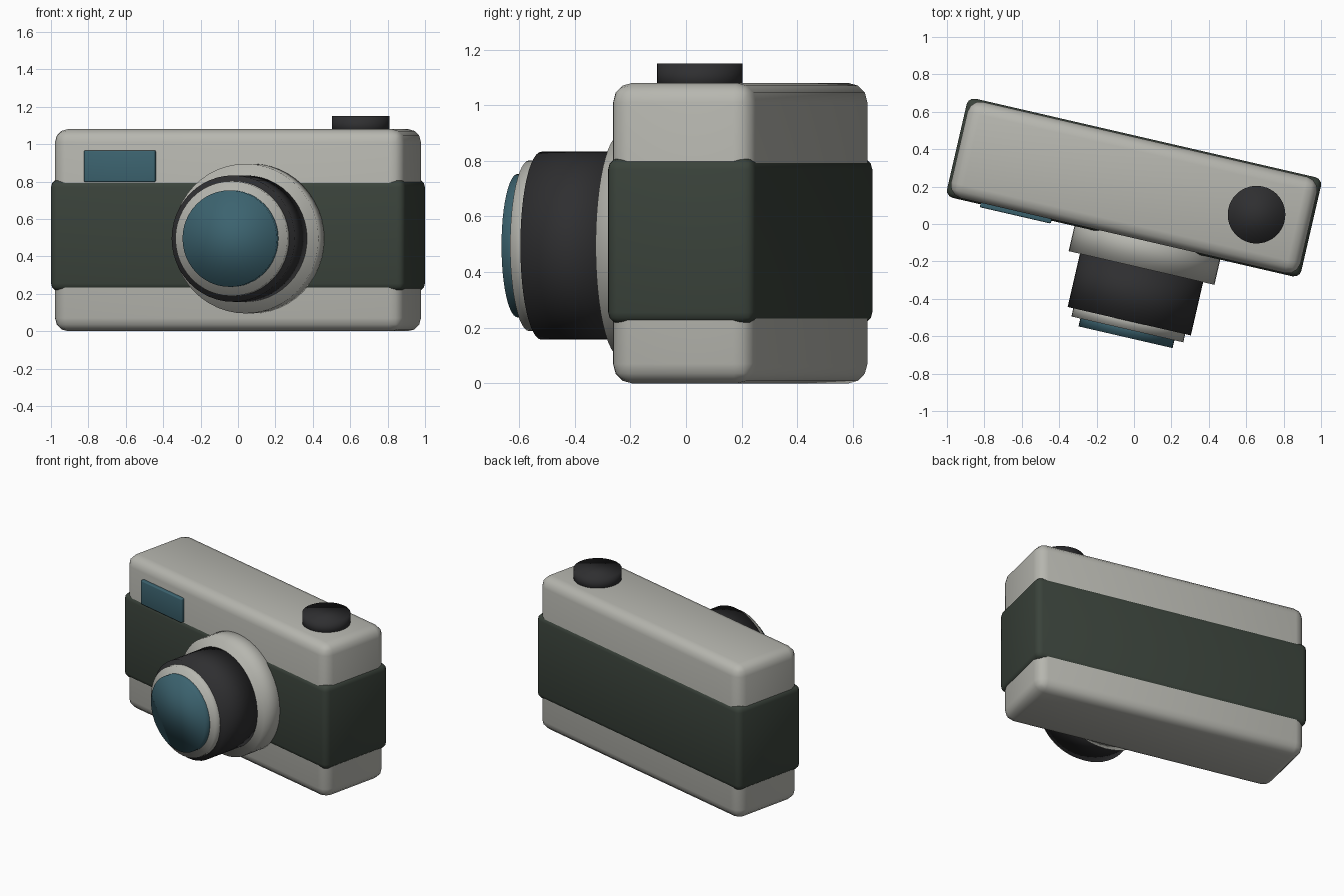
import bpy
import math
from mathutils import Matrix, Vector

if "Cube" in bpy.data.objects:
    bpy.data.objects.remove(bpy.data.objects["Cube"], do_unlink=True)

# The whole camera is turned about the vertical through its body centre
TURN = Matrix.Translation((0, 0.195, 0)) @ Matrix.Rotation(math.radians(-13), 4, "Z")


def material(name, rgb):
    mat = bpy.data.materials.new(name)
    mat.use_nodes = True
    colour = (*rgb, 1)
    mat.diffuse_color = colour
    mat.node_tree.nodes["Principled BSDF"].inputs["Base Color"].default_value = colour
    return mat


silver = material("warm silver", (0.47, 0.47, 0.43))
leather = material("dark green leather", (0.042, 0.055, 0.043))
black = material("black", (0.028, 0.028, 0.03))
glass = material("blue glass", (0.045, 0.125, 0.16))


def finish(name, mat):
    obj = bpy.context.object
    obj.name = obj.data.name = name
    obj.matrix_world = TURN @ obj.matrix_basis
    obj.data.materials.append(mat)
    bpy.ops.object.shade_smooth()
    return obj


def rounded_box(name, low, high, radius, mat):
    low, high = Vector(low), Vector(high)
    bpy.ops.mesh.primitive_cube_add(size=1, location=(low + high) / 2)
    obj = bpy.context.object
    obj.data.transform(Matrix.Diagonal((*(high - low), 1)))
    finish(name, mat)
    bevel = obj.modifiers.new("rounding", "BEVEL")
    bevel.width = radius
    bevel.segments = 3


def lens_part(name, back, front, radius, mat):
    bpy.ops.mesh.primitive_cylinder_add(
        vertices=48, radius=radius, depth=back - front,
        location=(0.136, (back + front) / 2, 0.495), rotation=(math.pi / 2, 0, 0))
    finish(name, mat)


# Body and wrap
rounded_box("body", (-0.959, -0.264, 0), (0.959, 0.264, 1.08), 0.07, silver)
rounded_box("leather_band", (-0.972, -0.272, 0.215), (0.972, 0.272, 0.81), 0.04, leather)

# Lens, from the mount outward
lens_part("lens_mount", -0.2, -0.41, 0.40, silver)
lens_part("lens_barrel", -0.38, -0.702, 0.338, black)
lens_part("lens_rim", -0.66, -0.747, 0.307, silver)
lens_part("lens_glass", -0.7, -0.79, 0.258, glass)

# Viewfinder window
rounded_box("viewfinder_window", (-0.78, -0.288, 0.797), (-0.39, -0.24, 0.967), 0.008, glass)

# Shutter button
bpy.ops.mesh.primitive_cylinder_add(
    vertices=48, radius=0.154, depth=0.1, location=(0.671, 0.006, 1.1))
finish("shutter_button", black)
